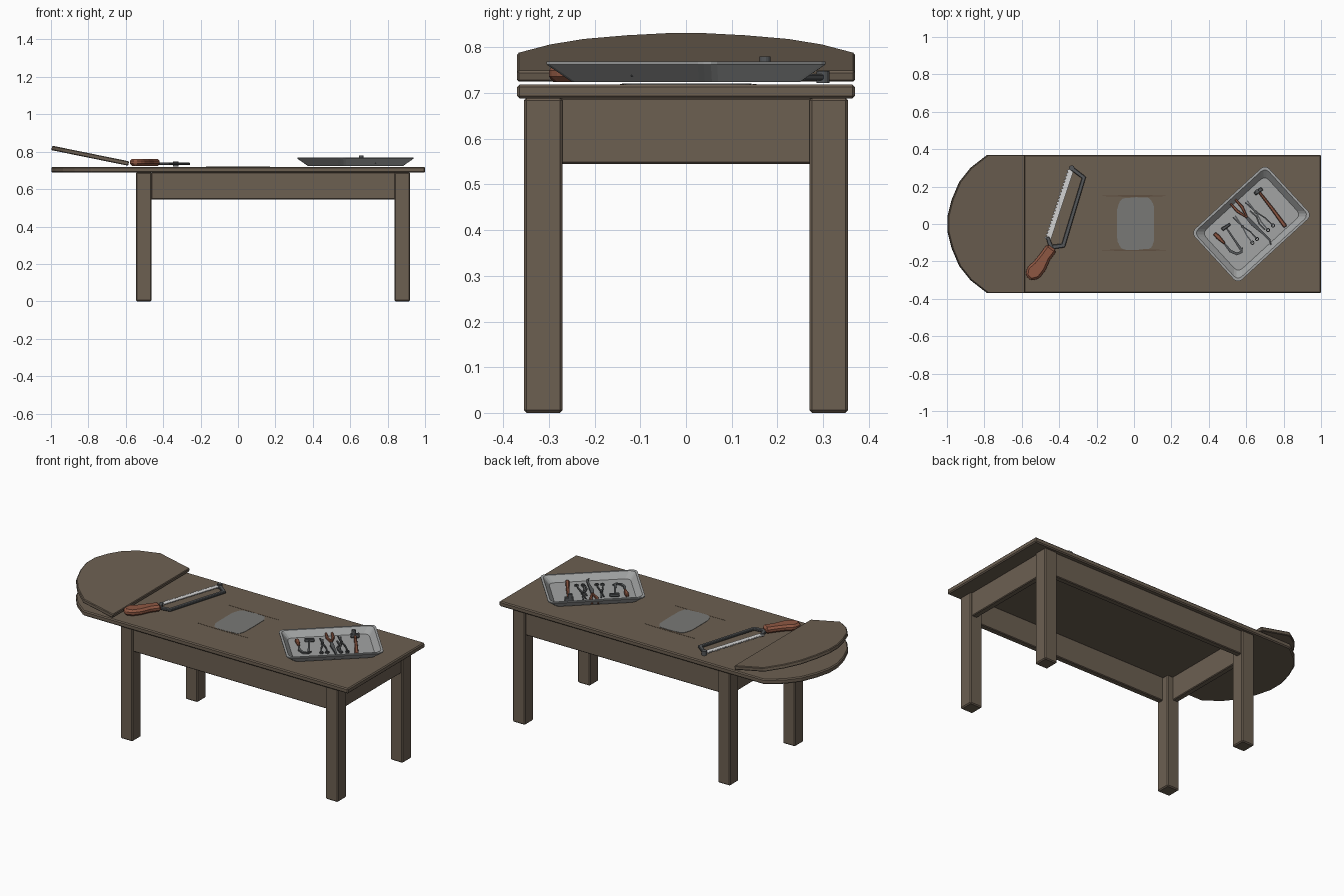
import bpy, bmesh, math, random
from mathutils import Vector, Matrix

random.seed(4)
if "Cube" in bpy.data.objects:
    bpy.data.objects.remove(bpy.data.objects["Cube"], do_unlink=True)


def material(name, r, g, b):
    m = bpy.data.materials.new(name)
    m.use_nodes = True
    m.diffuse_color = (r, g, b, 1)
    m.node_tree.nodes["Principled BSDF"].inputs["Base Color"].default_value = (r, g, b, 1)
    return m


WOOD = material("brown wood", .15, .115, .083)
STREAK = material("dark streak", .115, .08, .052)
STAIN = material("grey stain", .19, .19, .18)
STEEL = material("tray steel", .36, .37, .37)
BLADE = material("bright blade", .65, .65, .65)
IRON = material("dark iron", .09, .095, .1)
HANDLE = material("red brown handle", .27, .095, .055)


def finish(bm, name, mat, bevel=0, segments=1):
    bmesh.ops.recalc_face_normals(bm, faces=bm.faces)
    mesh = bpy.data.meshes.new(name)
    bm.to_mesh(mesh)
    bm.free()
    mesh.materials.append(mat)
    ob = bpy.data.objects.new(name, mesh)
    bpy.context.collection.objects.link(ob)
    if bevel:
        mod = ob.modifiers.new("soft edges", "BEVEL")
        mod.width, mod.segments = bevel, segments
        mod.limit_method = "ANGLE"
    return ob


def box(name, lo, hi, mat, bevel=0):
    lo, hi = Vector(lo), Vector(hi)
    bm = bmesh.new()
    bmesh.ops.create_cube(bm, size=1)
    for v in bm.verts:
        v.co = (lo + hi) / 2 + v.co * (hi - lo)
    return finish(bm, name, mat, bevel)


def prism(name, outline, z, height, mat, bevel=0):
    bm = bmesh.new()
    face = bm.faces.new([bm.verts.new((x, y, z)) for x, y in outline])
    top = bmesh.ops.extrude_face_region(bm, geom=[face])["geom"]
    bmesh.ops.translate(bm, vec=(0, 0, height),
                        verts=[g for g in top if isinstance(g, bmesh.types.BMVert)])
    return finish(bm, name, mat, bevel)


def ribbon(name, path, widths, z, height, mat, bevel=0):
    """Flat bar along a path; widths is one number or one per point."""
    pts = [Vector(p) for p in path]
    if not isinstance(widths, (list, tuple)):
        widths = [widths] * len(pts)
    left, right = [], []
    for i, p in enumerate(pts):
        a = (p - pts[i - 1]).normalized() if i else None
        b = (pts[i + 1] - p).normalized() if i < len(pts) - 1 else None
        d = ((a or b) + (b or a)).normalized()
        miter = widths[i] / 2 / max(.5, d.dot(a or b))
        n = Vector((-d.y, d.x)) * miter
        left.append(p + n)
        right.append(p - n)
    return prism(name, [tuple(v) for v in left + right[::-1]], z, height, mat, bevel)


def disc(name, x, y, z, radius, height, mat):
    bm = bmesh.new()
    bmesh.ops.create_cone(bm, cap_ends=True, segments=14, radius1=radius, radius2=radius,
                          depth=height, matrix=Matrix.Translation((x, y, z)))
    return finish(bm, name, mat)


# Table top with a rounded head end
arc = [(-.785, .37), (-.875, .30), (-.935, .225), (-.975, .13), (-.998, .04)]
head = arc + [(x, -y) for x, y in reversed(arc)]
prism("table_top", [(1, -.37), (1, .37)] + head, .688, .031, WOOD, .006)

# Raised head rest, tilted up about its hinge edge
hinge = -.587
slope = math.radians(11.5)
outline = [((x - hinge) / math.cos(slope), y) for x, y in [(hinge, -.37), (hinge, .37)] + head]
rest = prism("head_rest", outline, 0, .024, WOOD, .004)
rest.location = (hinge, 0, .725)
rest.rotation_euler.y = slope

# Legs and aprons
for side, sy in (("left", 1), ("right", -1)):
    for end, x in (("head", -.545), ("foot", .837)):
        y0, y1 = sorted((sy * .27, sy * .355))
        box(f"{end}_{side}_leg", (x, y0, 0), (x + .083, y1, .69), WOOD, .006)
    y0, y1 = sorted((sy * .31, sy * .345))
    box(f"{side}_long_apron", (-.465, y0, .545), (.84, y1, .69), WOOD, .004)
for end, x in (("head", -.535), ("foot", .873)):
    box(f"{end}_apron", (x, -.275, .545), (x + .035, .275, .69), WOOD, .004)

# Worn patch with streaks
patch = []
for i in range(32):
    a = math.tau * i / 32
    c, s = math.cos(a), math.sin(a)
    wobble = random.uniform(.97, 1.02)
    patch.append((.01 + .1 * wobble * math.copysign(abs(c) ** .4, c),
                  .002 + .14 * wobble * math.copysign(abs(s) ** .4, s)))
prism("grey_patch", patch, .718, .003, STAIN)
for name, y in (("back_streak", .15), ("front_streak", -.14)):
    ribbon(name, [(-.17, y), (-.06, y), (.08, y), (.17, y)], [.002, .009, .009, .002],
           .718, .002, STREAK)

# Tray: nested rounded rings from the underside, over the lip, to the floor
bm = bmesh.new()
rings = []
for length, width, z in ((.46, .29, .724), (.54, .37, .763), (.54, .37, .769),
                         (.515, .345, .769), (.455, .285, .735)):
    ring = []
    r = .03
    for sx, sy, start in ((1, 1, 0), (-1, 1, 90), (-1, -1, 180), (1, -1, 270)):
        for step in range(4):
            a = math.radians(start + 30 * step)
            ring.append(bm.verts.new((sx * (length / 2 - r) + r * math.cos(a),
                                      sy * (width / 2 - r) + r * math.sin(a), z)))
    rings.append(ring)
for a, b in zip(rings, rings[1:]):
    for i in range(len(a)):
        j = (i + 1) % len(a)
        bm.faces.new((a[i], a[j], b[j], b[i]))
bm.faces.new(rings[0][::-1])
bm.faces.new(rings[-1])
tray = finish(bm, "instrument_tray", STEEL)
tray.location = (.628, 0, 0)
tray.rotation_euler.z = math.radians(42.5)

# Instruments lying in the tray
floor = .736
ribbon("mallet_handle", [(.67, .17), (.74, .08), (.81, -.015)], [.014, .018, .022],
       floor, .016, HANDLE, .004)
ribbon("mallet_head", [(.645, .16), (.685, .19)], .02, floor, .024, IRON, .003)
disc("mallet_knob", .658, .173, .765, .012, .03, IRON)


def pincers(name, tip, tail, spread):
    """Two crossing arms with a pivot and ring grips."""
    tip, tail = Vector(tip), Vector(tail)
    along = (tail - tip).normalized()
    across = Vector((-along.y, along.x))
    pivot = tip.lerp(tail, .4)
    for label, s in (("left", 1), ("right", -1)):
        end = tail + across * s * spread
        path = [tip - across * s * .007, pivot, pivot.lerp(end, .5) + across * s * .006, end]
        ribbon(f"{name}_{label}_arm", path, .007, floor + .003 * s + .003, .007, IRON)
        circle = [end + Vector((math.cos(a), math.sin(a))) * .009
                  for a in [math.tau * k / 8 for k in range(9)]]
        ribbon(f"{name}_{label}_grip", circle, .005, floor, .008, IRON)
    disc(f"{name}_pivot", pivot.x, pivot.y, floor + .009, .008, .014, IRON)


pincers("long_forceps", (.60, .12), (.73, -.02), .018)
pincers("short_forceps", (.535, .04), (.645, -.09), .016)

# Bone cutter with two red brown grips, knife, hook and hammer
for label, shift in (("left", .012), ("right", -.012)):
    ribbon(f"cutter_{label}_grip", [(.52 + shift, .13 + shift), (.565 + shift, .08 + shift),
                                    (.605, .035)], [.01, .016, .01], floor, .014, HANDLE, .003)
ribbon("cutter_jaws", [(.595, .045), (.635, .0), (.69, -.05), (.725, -.085), (.735, -.12)],
       [.014, .022, .012, .01, .004], floor, .01, IRON)
ribbon("probe", [(.62, .07), (.655, .04), (.67, .0), (.70, -.03)], .008, floor, .008, IRON)
ribbon("hammer_shaft", [(.49, -.015), (.53, -.075), (.575, -.14)], [.008, .01, .014],
       floor, .01, IRON)
ribbon("hammer_head", [(.47, -.03), (.515, .0)], [.02, .014], floor, .02, IRON, .003)
ribbon("hook_handle", [(.43, -.05), (.45, -.07), (.485, -.105)], [.02, .024, .012],
       floor, .016, HANDLE, .004)
ribbon("hook_blade", [(.48, -.1), (.515, -.145), (.55, -.16), (.575, -.15), (.58, -.125)],
       [.008, .014, .014, .012, .004], floor, .008, IRON)

# Saw: toothed blade, bow frame and grip
start, end = Vector((-.462, -.085)), Vector((-.338, .29))
along = (end - start).normalized()
out = Vector((-along.y, along.x))
teeth = 22
edge = [start.lerp(end, i / (2 * teeth)) + out * (.02 if i % 2 else .009)
        for i in range(2 * teeth + 1)]
prism("saw_blade", [tuple(p) for p in [end - out * .016, start - out * .016]] + [tuple(p) for p in edge],
      .733, .005, BLADE)
ribbon("saw_bow", [(-.45, -.125), (-.378, -.115), (-.268, .248), (-.33, .295)],
       [.024, .022, .02, .022], .728, .014, IRON, .003)
ribbon("saw_heel", [(-.44, -.135), (-.462, -.07)], [.024, .018], .727, .016, IRON, .002)
disc("saw_tip_screw", -.333, .3, .735, .014, .026, IRON)
ribbon("saw_grip", [(-.565, -.29), (-.54, -.262), (-.505, -.225), (-.475, -.175), (-.438, -.125)],
       [.04, .088, .078, .062, .064], .724, .038, HANDLE, .012)
